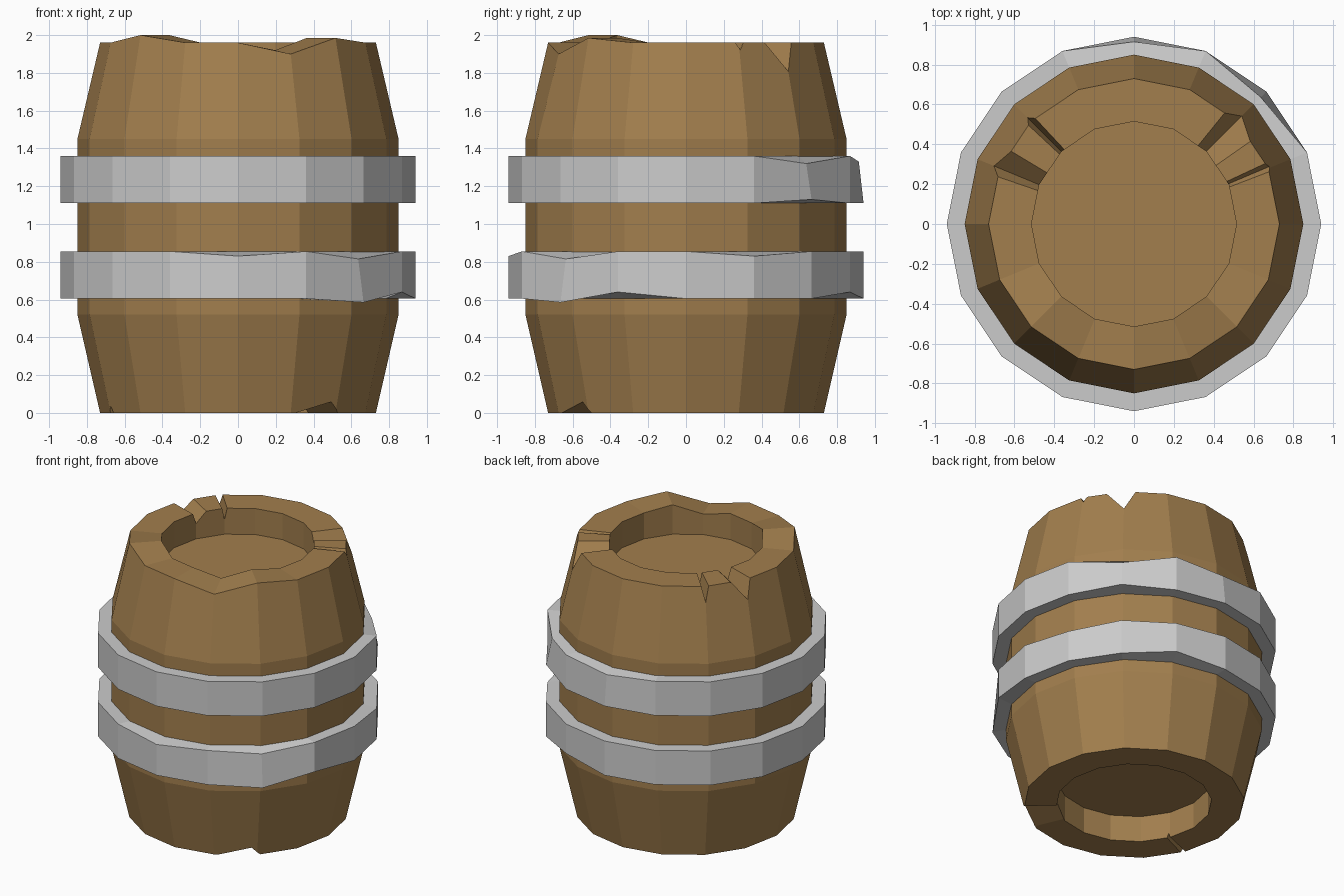
import bpy, bmesh
from math import cos, sin, radians

if "Cube" in bpy.data.objects:
    bpy.data.objects.remove(bpy.data.objects["Cube"])

SIDES = 16
STEP = 360 / SIDES


def polar(r, deg, z):
    return (r * cos(radians(deg)), r * sin(radians(deg)), z)


def make_object(name, bm):
    bmesh.ops.recalc_face_normals(bm, faces=bm.faces)
    mesh = bpy.data.meshes.new(name)
    bm.to_mesh(mesh)
    bm.free()
    obj = bpy.data.objects.new(name, mesh)
    bpy.context.collection.objects.link(obj)
    return obj


def lathe(name, profile, tweaks, closed):
    """Revolve (r, z) points; tweaks maps (profile index, angle) to a new (r, z)."""
    bm = bmesh.new()
    rings = []
    for p, rz in enumerate(profile):
        ring = []
        for k in range(SIDES):
            r, z = tweaks.get((p, k * STEP), rz)
            ring.append(bm.verts.new(polar(r, k * STEP, z)))
        rings.append(ring)
    pairs = list(zip(rings, rings[1:]))
    if closed:
        pairs.append((rings[-1], rings[0]))
    else:
        bm.faces.new(rings[0])
        bm.faces.new(rings[-1])
    for a, b in pairs:
        for k in range(SIDES):
            n = (k + 1) % SIDES
            bm.faces.new((a[k], a[n], b[n], b[k]))
    return make_object(name, bm)


# Barrel body with recessed ends and an uneven top rim
profile = [(.515, .19), (.515, 0), (.73, 0), (.85, .52),
           (.85, 1.45), (.73, 1.96), (.515, 1.96), (.515, 1.77)]
rim = {(5, 292.5): (.73, 1.90), (6, 292.5): (.515, 1.92),
       (5, 315): (.73, 1.985), (6, 315): (.515, 1.985),
       (5, 225): (.73, 2.0), (6, 225): (.515, 2.0)}
body = lathe("barrel_body", profile, rim, False)
wood = bpy.data.materials.new("wood")
wood.diffuse_color = (.36, .21, .075, 1)
wood.use_nodes = True
wood.node_tree.nodes["Principled BSDF"].inputs["Base Color"].default_value = wood.diffuse_color
body.data.materials.append(wood)

# V-shaped cracks: start, tip and end angle, rim height, outer and inner tip height
cracks = [(35, 45, 51, 1.965, 1.80, 1.88),
          (21, 23, 25, 1.965, 1.92, 1.92),
          (133, 135, 137, 1.965, 1.85, 1.88),
          (149, 157.5, 161, 1.965, 1.82, 1.89),
          (293, 312, 317, -.005, .065, .03),
          (202, 203.5, 205, -.005, .04, .03)]
for a0, am, a1, z, tip_out, tip_in in cracks:
    bm = bmesh.new()
    ends = []
    for r, tip in ((.80, tip_out), (.47, tip_in)):
        ends.append([bm.verts.new(polar(r, a, h))
                     for a, h in ((a0, z), (am, tip), (a1, z))])
    for tri in ends:
        bm.faces.new(tri)
    for k in range(3):
        n = (k + 1) % 3
        bm.faces.new((ends[0][k], ends[0][n], ends[1][n], ends[1][k]))
    cutter = make_object("crack_cutter", bm)
    cutter.hide_render = True
    mod = body.modifiers.new("crack", 'BOOLEAN')
    mod.operation = 'DIFFERENCE'
    mod.solver = 'EXACT'
    mod.object = cutter
    bpy.context.view_layer.objects.active = body
    bpy.ops.object.modifier_apply(modifier=mod.name)
    bpy.data.objects.remove(cutter)


# Iron hoops with a few dents in the outer edges (index 1 is bottom, 2 is top)
def hoop(name, z0, z1, dents):
    lathe(name, [(.845, z0), (.94, z0), (.94, z1), (.845, z1)], dents, True)


hoop("lower_hoop", .605, .855,
     {(2, 270): (.94, .83), (2, 315): (.90, .815), (1, 315): (.94, .585),
      (1, 337.5): (.94, .64), (2, 22.5): (.94, .83), (1, 67.5): (.94, .64)})
hoop("upper_hoop", 1.11, 1.36,
     {(2, 45): (.90, 1.32), (1, 45): (.94, 1.13), (2, 90): (.915, 1.33)})
